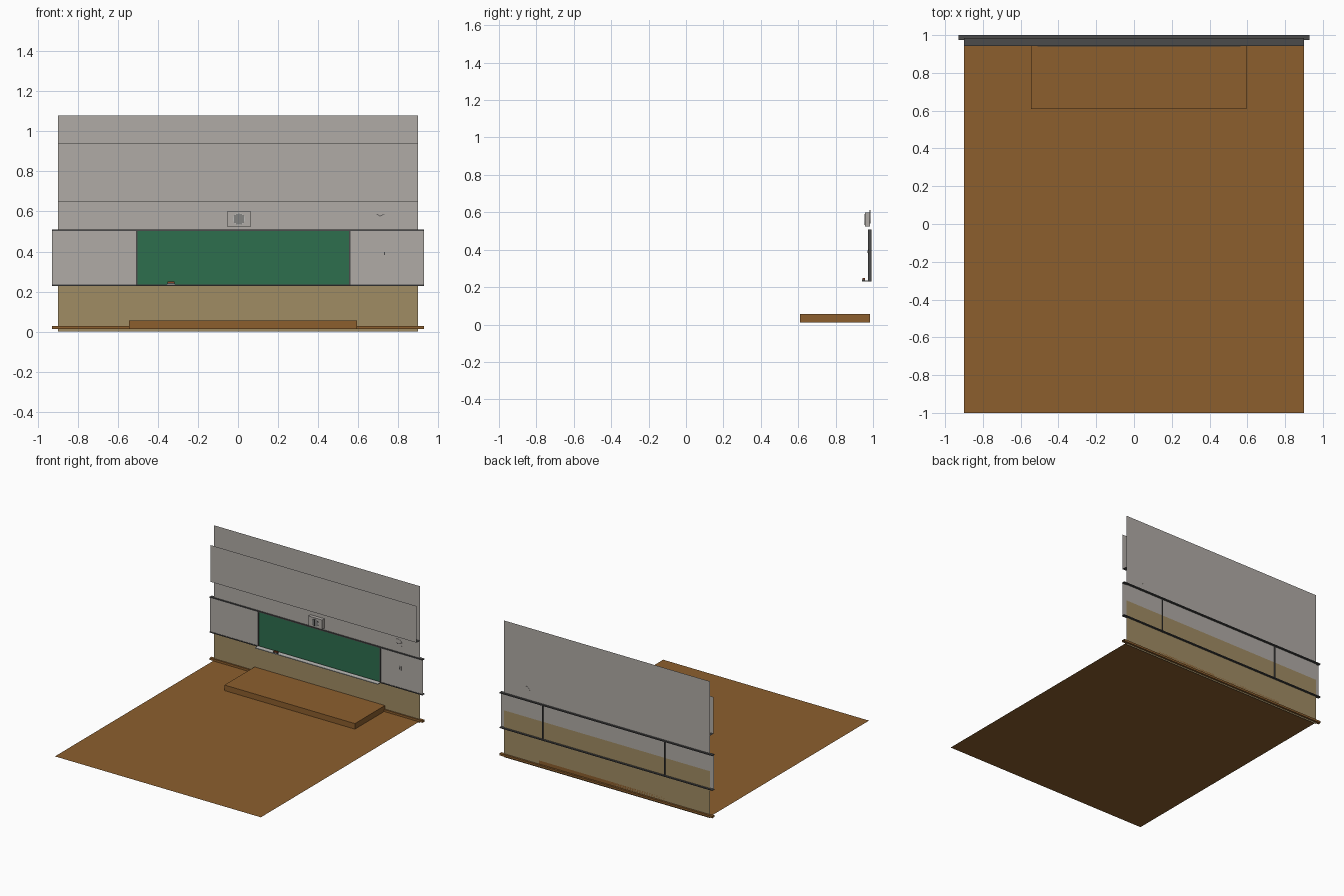
import bpy, bmesh, math
from mathutils import Matrix

if "Cube" in bpy.data.objects:
    bpy.data.objects.remove(bpy.data.objects["Cube"])


def mat(name, rgb):
    m = bpy.data.materials.new(name)
    m.diffuse_color = (*rgb, 1)
    m.use_nodes = True
    m.node_tree.nodes["Principled BSDF"].inputs["Base Color"].default_value = m.diffuse_color
    return m


GREY = mat("wall_grey", (0.434, 0.407, 0.381))
KHAKI = mat("wainscot_khaki", (0.352, 0.262, 0.127))
WOOD = mat("brown_wood", (0.262, 0.113, 0.027))
GREEN = mat("chalkboard_green", (0.027, 0.156, 0.076))
DARK = mat("dark_trim", (0.07, 0.07, 0.07))
LIGHT = mat("tray_light_grey", (0.5, 0.5, 0.48))
RUST = mat("eraser_rust", (0.25, 0.06, 0.02))


def finish(name, bm, material):
    me = bpy.data.meshes.new(name)
    bm.to_mesh(me)
    bm.free()
    me.materials.append(material)
    ob = bpy.data.objects.new(name, me)
    bpy.context.collection.objects.link(ob)
    return ob


def box(name, x, y, z, material, open_ends=False):
    bm = bmesh.new()
    bmesh.ops.create_cube(bm, size=1)
    for v in bm.verts:
        for i, (a, b) in enumerate((x, y, z)):
            v.co[i] = a if v.co[i] < 0 else b
    if open_ends:
        bm.normal_update()
        ends = [f for f in bm.faces if abs(f.normal.x) > 0.9]
        bmesh.ops.delete(bm, geom=ends, context='FACES')
    return finish(name, bm, material)


def sheet(name, corners, material):
    bm = bmesh.new()
    bm.faces.new([bm.verts.new(c) for c in corners])
    return finish(name, bm, material)


def upright(name, x, y, z, material):
    return sheet(name, [(x[0], y, z[0]), (x[1], y, z[0]), (x[1], y, z[1]), (x[0], y, z[1])], material)


def level(name, x, y, z, material):
    return sheet(name, [(x[0], y[0], z), (x[1], y[0], z), (x[1], y[1], z), (x[0], y[1], z)], material)


def disc(name, x, y, z, r, depth, material, sides=24):
    bm = bmesh.new()
    bmesh.ops.create_cone(bm, cap_ends=True, segments=sides, radius1=r, radius2=r, depth=depth,
                          matrix=Matrix.Translation((x, y, z)) @ Matrix.Rotation(math.pi / 2, 4, 'X'))
    return finish(name, bm, material)


W, T = (-0.9, 0.9), (-0.93, 0.93)
WALL = 0.985

# floor and platform
level("floor", W, (-1, WALL), 0.012, WOOD)
box("platform", (-0.545, 0.595), (0.61, WALL), (0.012, 0.056), WOOD)

# wall: khaki lower part, grey upper part
upright("lower_wall", W, WALL, (0, 0.37), KHAKI)
upright("upper_wall", W, WALL, (0.37, 1.08), GREY)

# raised upper panel with its ledge
upright("upper_panel", W, 0.942, (0.65, 0.94), GREY)
level("panel_ledge", W, (0.942, WALL), 0.65, DARK)

# horizontal open-ended trims
box("baseboard", T, (0.975, 1.0), (0.012, 0.028), WOOD, True)
box("lower_rail", T, (0.975, 1.0), (0.228, 0.235), DARK, True)
box("upper_rail", T, (0.975, 1.0), (0.503, 0.511), DARK, True)

# band beside the board, board and its side frames
upright("left_band", (-0.93, -0.51), 0.979, (0.235, 0.503), GREY)
upright("right_band", (0.562, 0.93), 0.979, (0.235, 0.503), GREY)
upright("chalkboard", (-0.503, 0.556), 0.979, (0.235, 0.503), GREEN)
for side, x in (("left", -0.51), ("right", 0.556)):
    box(side + "_board_frame", (x, x + 0.007), (0.973, 0.993), (0.23, 0.508), DARK)

# chalk tray and erasers
box("chalk_tray", (-0.51, 0.563), (0.94, 0.978), (0.229, 0.235), LIGHT)
box("eraser_felt", (-0.355, -0.315), (0.942, 0.958), (0.235, 0.242), DARK)
box("eraser_back", (-0.352, -0.318), (0.943, 0.957), (0.242, 0.25), RUST)

# speaker with barred round grille
box("speaker_box", (-0.055, 0.065), (0.957, WALL), (0.524, 0.6), GREY)
disc("speaker_grille", 0.005, 0.9565, 0.562, 0.03, 0.002, LIGHT)
for i in range(-2, 3):
    h = math.sqrt(0.028 ** 2 - (i * 0.01) ** 2)
    box("grille_bar", (0.002 + i * 0.01, 0.008 + i * 0.01), (0.954, 0.956), (0.562 - h, 0.562 + h), DARK)

# clock with two hands
disc("clock_face", 0.71, 0.984, 0.577, 0.036, 0.004, GREY)
for name, length, angle in (("minute_hand", 0.024, 25), ("hour_hand", 0.019, 150)):
    ob = box(name, (0, length), (-0.001, 0.001), (-0.0015, 0.0015), DARK)
    ob.location = (0.71, 0.981, 0.577)
    ob.rotation_euler.y = -math.radians(angle)

# light switch
box("switch_plate", (0.722, 0.742), (0.975, 0.979), (0.375, 0.405), GREY)
box("switch_lever", (0.729, 0.735), (0.97, 0.975), (0.383, 0.397), DARK)
